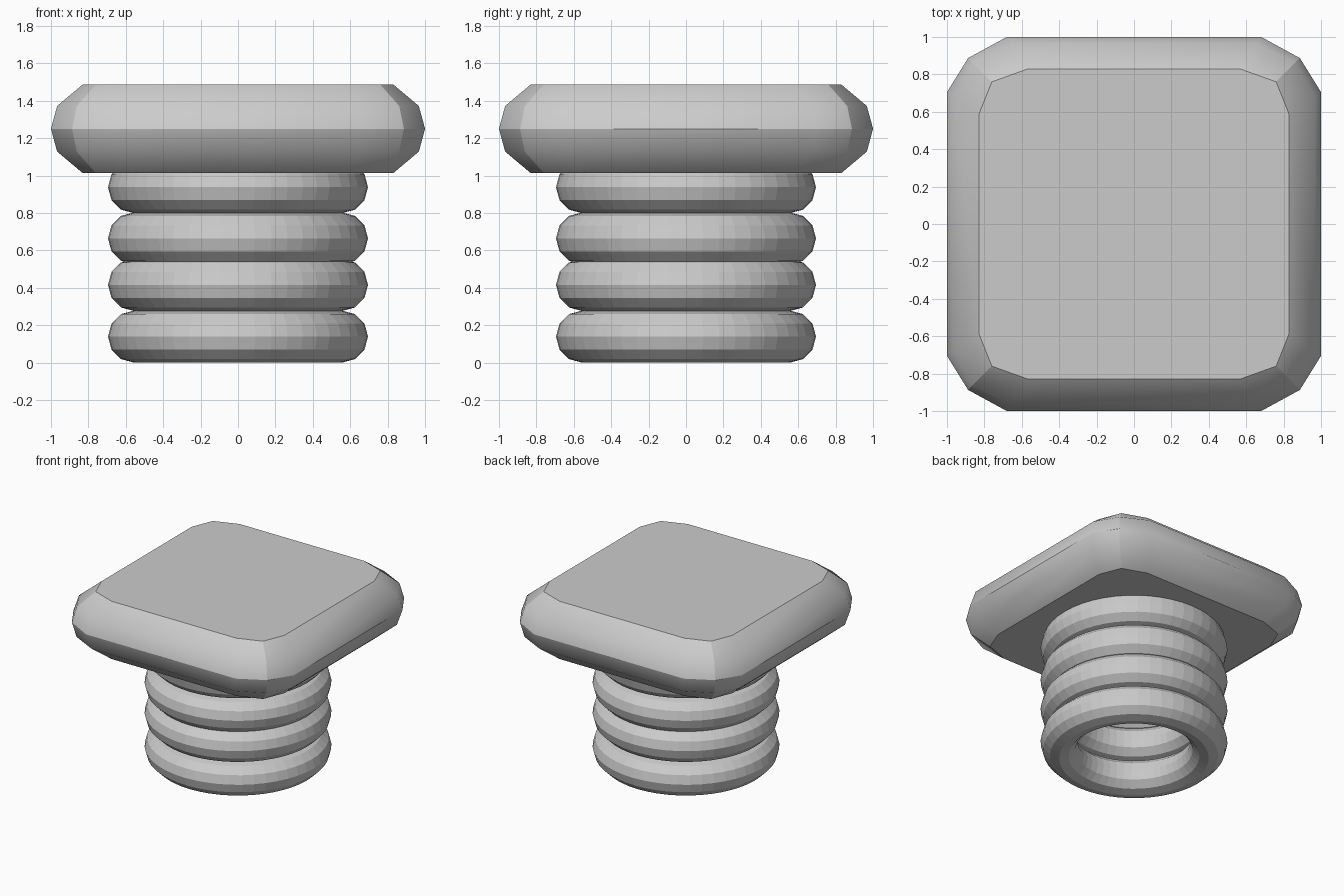
import bpy, bmesh

if "Cube" in bpy.data.objects:
    bpy.data.objects.remove(bpy.data.objects["Cube"])

# Stack of four flat-shaded rings forming the neck
for i, z in enumerate((0.139, 0.415, 0.664, 0.938)):
    bpy.ops.mesh.primitive_torus_add(major_radius=0.556, minor_radius=0.139,
                                     major_segments=48, minor_segments=12,
                                     location=(0, 0, z))
    bpy.context.object.name = f"neck_ring_{i + 1}"


# Rounded square outline: half width, corner midpoint, straight-side ends
def outline(w, m, ex, ey):
    q = [(w, ey), (m, m), (ex, w)]
    left = [(-x, y) for x, y in reversed(q)]
    upper = q + left
    return upper + [(-x, -y) for x, y in upper]


# Cap: stacked outlines with a two-step rounded edge above and below
edge, mid, face = (1.0, 0.887, 0.68, 0.705), (0.967, 0.862, 0.655, 0.68), (0.83, 0.76, 0.565, 0.585)
levels = [(1.013, face), (1.128, mid), (1.25, edge), (1.372, mid), (1.487, face)]
bm = bmesh.new()
rings = [[bm.verts.new((x, y, z)) for x, y in outline(*dims)] for z, dims in levels]
n = len(rings[0])
for lower, upper in zip(rings, rings[1:]):
    for i in range(n):
        j = (i + 1) % n
        bm.faces.new((lower[i], lower[j], upper[j], upper[i])).smooth = True
bm.faces.new(rings[-1])
bm.faces.new(rings[0][::-1])

# Crisp creases at the rims, the waist and the corner ridges
for k in (0, 2, 4):
    for i in range(n):
        bm.edges.get((rings[k][i], rings[k][(i + 1) % n])).smooth = False
for lower, upper in zip(rings, rings[1:]):
    for i in range(1, n, 3):
        bm.edges.get((lower[i], upper[i])).smooth = False
bmesh.ops.recalc_face_normals(bm, faces=bm.faces)

mesh = bpy.data.meshes.new("square_cap")
bm.to_mesh(mesh)
bm.free()
bpy.context.collection.objects.link(bpy.data.objects.new("square_cap", mesh))
